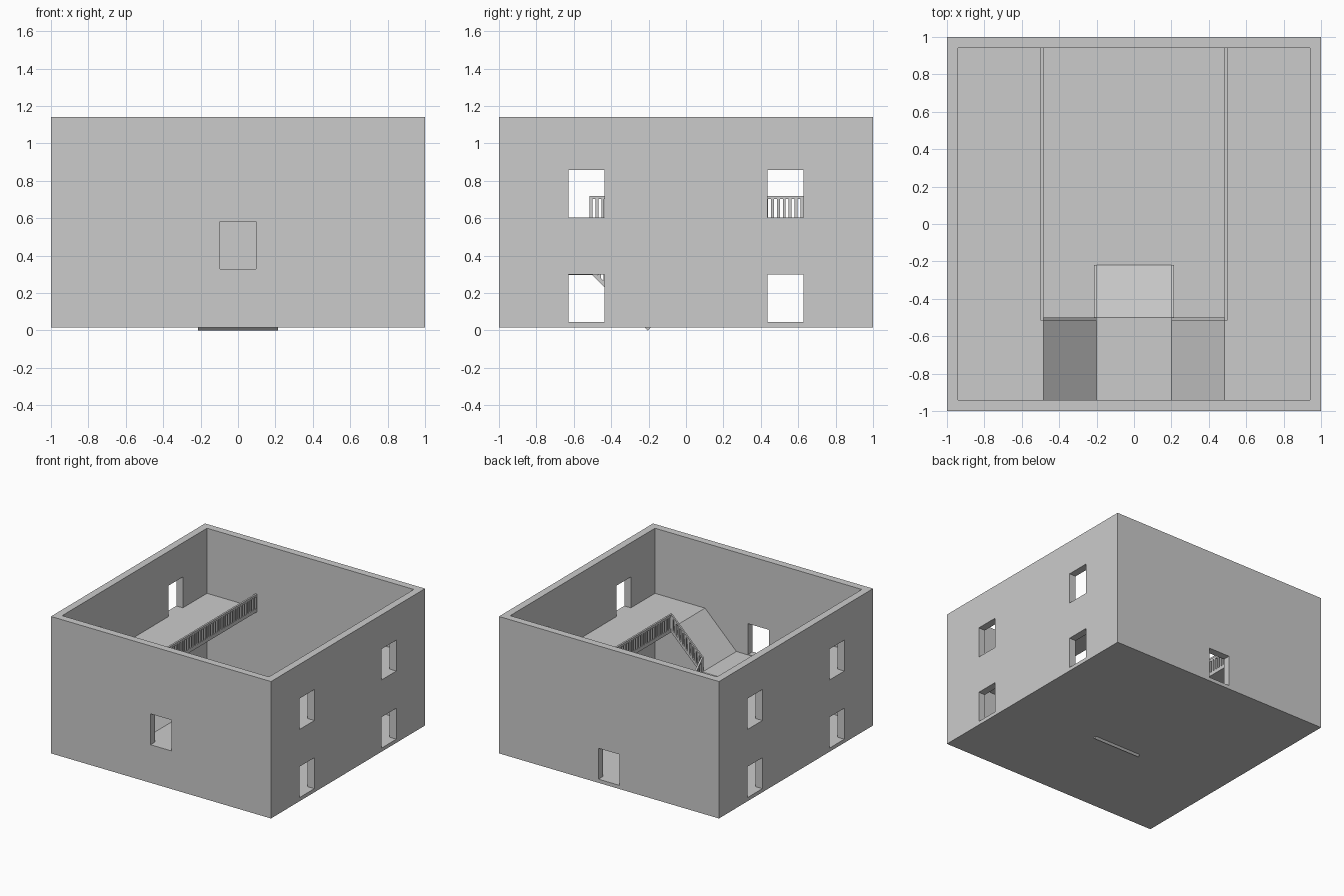
import bpy, bmesh
from mathutils import Vector

if "Cube" in bpy.data.objects:
    bpy.data.objects.remove(bpy.data.objects["Cube"])

WALL, SLAB = 0.06, 0.03
INNER = 1 - WALL
GROUND, LANDING, UPPER, TOP = 0.045, 0.325, 0.605, 1.14
RAIL_W, RAIL_H, CAP = 0.015, 0.115, 0.018


def finish(name, bm):
    bmesh.ops.recalc_face_normals(bm, faces=bm.faces)
    mesh = bpy.data.meshes.new(name)
    bm.to_mesh(mesh)
    bm.free()
    ob = bpy.data.objects.new(name, mesh)
    bpy.context.collection.objects.link(ob)
    return ob


def add_prism(bm, points, offset):
    """Extrude a closed outline along an offset vector."""
    face = bm.faces.new([bm.verts.new(p) for p in points])
    ext = bmesh.ops.extrude_face_region(bm, geom=[face])
    moved = [g for g in ext["geom"] if isinstance(g, bmesh.types.BMVert)]
    bmesh.ops.translate(bm, verts=moved, vec=offset)


def prism(name, points, offset):
    bm = bmesh.new()
    add_prism(bm, points, offset)
    return finish(name, bm)


def box(name, x, y, z):
    pts = [(x[0], y[0], z[0]), (x[1], y[0], z[0]), (x[1], y[1], z[0]), (x[0], y[1], z[0])]
    return prism(name, pts, (0, 0, z[1] - z[0]))


def cut(target, cutter):
    cutter.hide_render = True
    mod = target.modifiers.new(cutter.name, "BOOLEAN")
    mod.operation, mod.solver, mod.object = "DIFFERENCE", "EXACT", cutter
    bpy.context.view_layer.objects.active = target
    bpy.ops.object.modifier_apply(modifier=mod.name)
    bpy.data.objects.remove(cutter)


def railing(name, start, end, side):
    """Handrail and balusters following the line start-end."""
    a, b, side = Vector(start), Vector(end), Vector(side)
    run = (b - a).xy.length
    bm = bmesh.new()

    def piece(s, e, low, high):
        p, q = a.lerp(b, s / run), a.lerp(b, e / run)
        lo, hi = Vector((0, 0, low)), Vector((0, 0, high))
        add_prism(bm, [p + lo, q + lo, q + hi, p + hi], side)

    piece(0, run, RAIL_H - CAP, RAIL_H)
    count = round((run - RAIL_W) / 0.031)
    for i in range(count + 1):
        s = (run - RAIL_W) * i / count
        piece(s, s + RAIL_W, 0, RAIL_H - CAP)
    return finish(name, bm)


# Open-topped shell with floor
shell = box("building_shell", (-1, 1), (-1, 1), (0.015, TOP))
cut(shell, box("room_cutter", (-INNER, INNER), (-INNER, INNER), (GROUND, TOP + 0.2)))

# Side windows on both storeys, back door and stair window
for z in (GROUND, UPPER):
    for y in (-0.532, 0.532):
        for x in (-1, 1):
            cut(shell, box("window_cutter", (x - 0.1, x + 0.1), (y - 0.095, y + 0.095), (z, z + 0.254)))
for y, z in ((-1, LANDING + 0.003), (1, GROUND)):
    cut(shell, box("opening_cutter", (-0.095, 0.095), (y - 0.1, y + 0.1), (z, z + 0.254)))

# Stair landing and central ramp (its foot runs through the floor)
box("landing", (-0.2, 0.2), (-INNER, -0.5), (LANDING - SLAB, LANDING))
prism("central_ramp", [(-0.215, -0.5, LANDING), (-0.215, -0.19, 0.015),
                       (-0.215, -0.205, 0), (-0.215, -0.5, LANDING - SLAB)], (0.43, 0, 0))

for s, label in ((-1, "left"), (1, "right")):
    # Side ramp from landing to upper floor
    prism(label + "_ramp", [(s * 0.2, -0.5, LANDING), (s * 0.485, -0.5, UPPER),
                            (s * 0.485, -0.5, UPPER - SLAB), (s * 0.2, -0.5, LANDING - SLAB)],
          (0, 0.5 - INNER, 0))
    # Upper floor gallery
    box(label + "_gallery", sorted((s * 0.485, s * INNER)), (-INNER, INNER), (UPPER - SLAB, UPPER))
    # Railings
    railing(label + "_gallery_railing", (s * 0.485, -0.515, UPPER), (s * 0.485, INNER, UPPER), (s * RAIL_W, 0, 0))
    railing(label + "_ramp_railing", (s * 0.2, -0.515, LANDING), (s * 0.485, -0.515, UPPER), (0, RAIL_W, 0))
    railing(label + "_central_railing", (s * 0.2, -0.5, LANDING), (s * 0.2, -0.22, GROUND), (s * RAIL_W, 0, 0))
